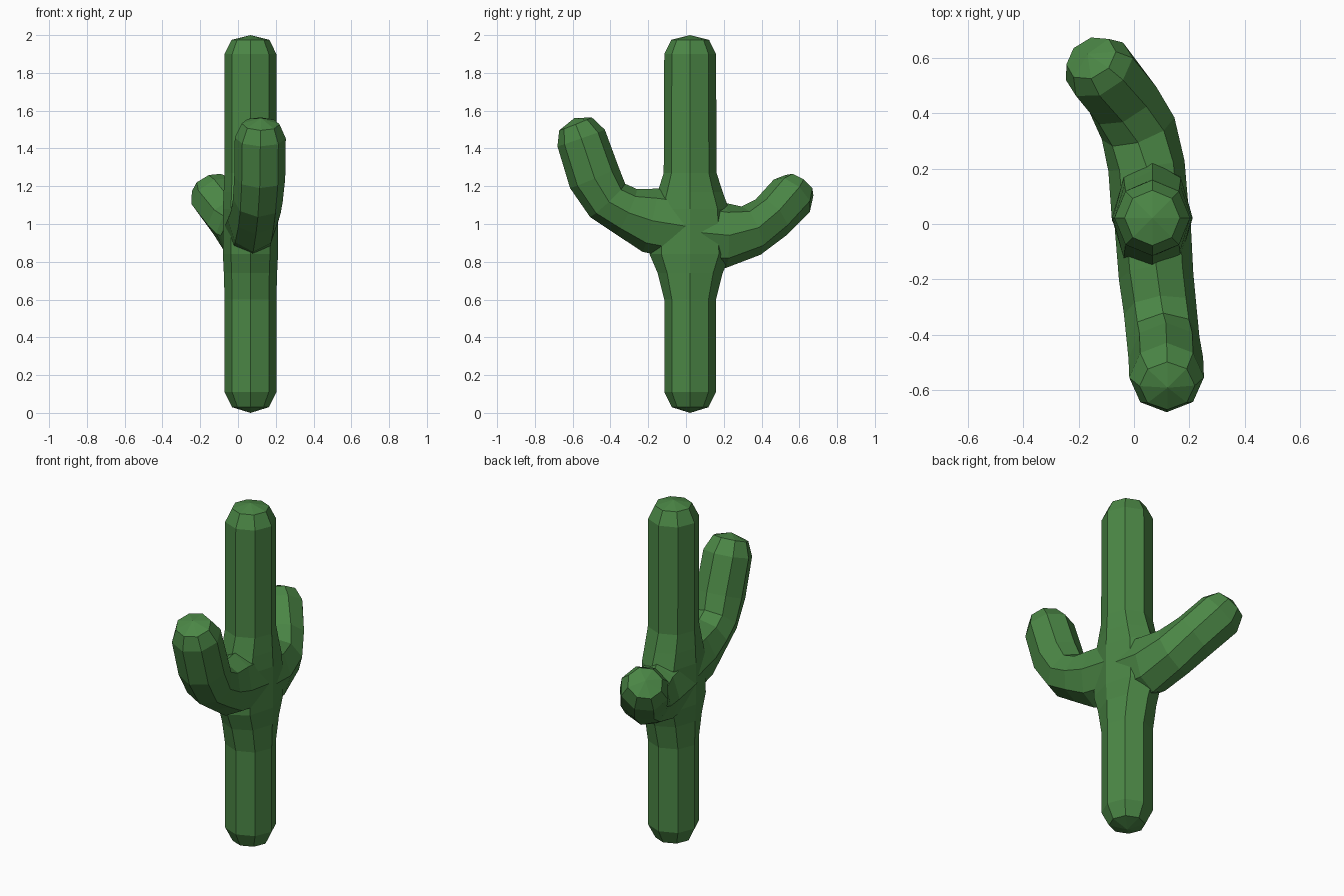
import bpy, bmesh, math
from mathutils import Vector

if "Cube" in bpy.data.objects:
    bpy.data.objects.remove(bpy.data.objects["Cube"])

green = bpy.data.materials.new("cactus_green")
green.diffuse_color = (0.07, 0.24, 0.06, 1)
green.use_nodes = True
green.node_tree.nodes["Principled BSDF"].inputs["Base Color"].default_value = green.diffuse_color


def limb(name, rings, tip_start, tip_end):
    """Eight-sided tube through rings (centre, side radius, other radius)."""
    bm = bmesh.new()
    pts = [Vector(r[0]) for r in rings]
    loops = []
    for i, (c, rs, ru) in enumerate(rings):
        t = (pts[min(i + 1, len(pts) - 1)] - pts[max(i - 1, 0)]).normalized()
        x = Vector((1, 0, 0))
        side = (x - t * x.dot(t)).normalized()
        up = t.cross(side)
        loops.append([bm.verts.new(pts[i] + side * rs * math.cos(k * math.pi / 4)
                                   + up * ru * math.sin(k * math.pi / 4)) for k in range(8)])
    for a, b in zip(loops, loops[1:]):
        for k in range(8):
            bm.faces.new((a[k], a[(k + 1) % 8], b[(k + 1) % 8], b[k]))
    for loop, tip in ((loops[0], tip_start), (loops[-1], tip_end)):
        v = bm.verts.new(tip)
        for k in range(8):
            bm.faces.new((loop[k], loop[(k + 1) % 8], v))
    bmesh.ops.recalc_face_normals(bm, faces=bm.faces)
    me = bpy.data.meshes.new(name)
    bm.to_mesh(me)
    bm.free()
    me.materials.append(green)
    ob = bpy.data.objects.new(name, me)
    bpy.context.collection.objects.link(ob)
    return ob


# trunk: height, x radius, y radius, swelling where the arms leave
X, Y = 0.066, 0.022
trunk_profile = [(0.03, 0.097, 0.097), (0.11, 0.137, 0.137), (0.60, 0.137, 0.137),
                 (0.74, 0.141, 0.172), (0.84, 0.146, 0.215), (1.08, 0.146, 0.205),
                 (1.17, 0.142, 0.172), (1.27, 0.137, 0.140), (1.90, 0.137, 0.137),
                 (1.975, 0.1, 0.1)]
trunk = limb("cactus", [((X, Y, z), a, b) for z, a, b in trunk_profile],
             (X, Y, 0.0), (X, Y, 2.0))

# tall front arm
front_arm = limb("front_arm", [
    ((0.066, 0.02, 0.985), 0.138, 0.18), ((0.08, -0.19, 1.02), 0.135, 0.172),
    ((0.095, -0.315, 1.065), 0.132, 0.132), ((0.105, -0.415, 1.125), 0.132, 0.128),
    ((0.115, -0.485, 1.245), 0.135, 0.14), ((0.118, -0.555, 1.455), 0.135, 0.133),
    ((0.12, -0.585, 1.53), 0.1, 0.093)],
    (0.066, 0.06, 0.98), (0.122, -0.592, 1.56))

# short back arm, bending sideways
back_arm = limb("back_arm", [
    ((0.06, 0.02, 0.96), 0.14, 0.18), ((0.045, 0.21, 0.94), 0.139, 0.172),
    ((0.015, 0.345, 0.965), 0.138, 0.137), ((-0.04, 0.45, 1.035), 0.135, 0.125),
    ((-0.125, 0.56, 1.15), 0.135, 0.128), ((-0.155, 0.60, 1.205), 0.098, 0.092)],
    (0.06, -0.02, 0.97), (-0.168, 0.615, 1.23))

# fuse the arms into the trunk
bpy.context.view_layer.objects.active = trunk
for arm in (front_arm, back_arm):
    mod = trunk.modifiers.new("join_" + arm.name, 'BOOLEAN')
    mod.operation = 'UNION'
    mod.solver = 'EXACT'
    mod.object = arm
    bpy.ops.object.modifier_apply(modifier=mod.name)
    bpy.data.objects.remove(arm)
